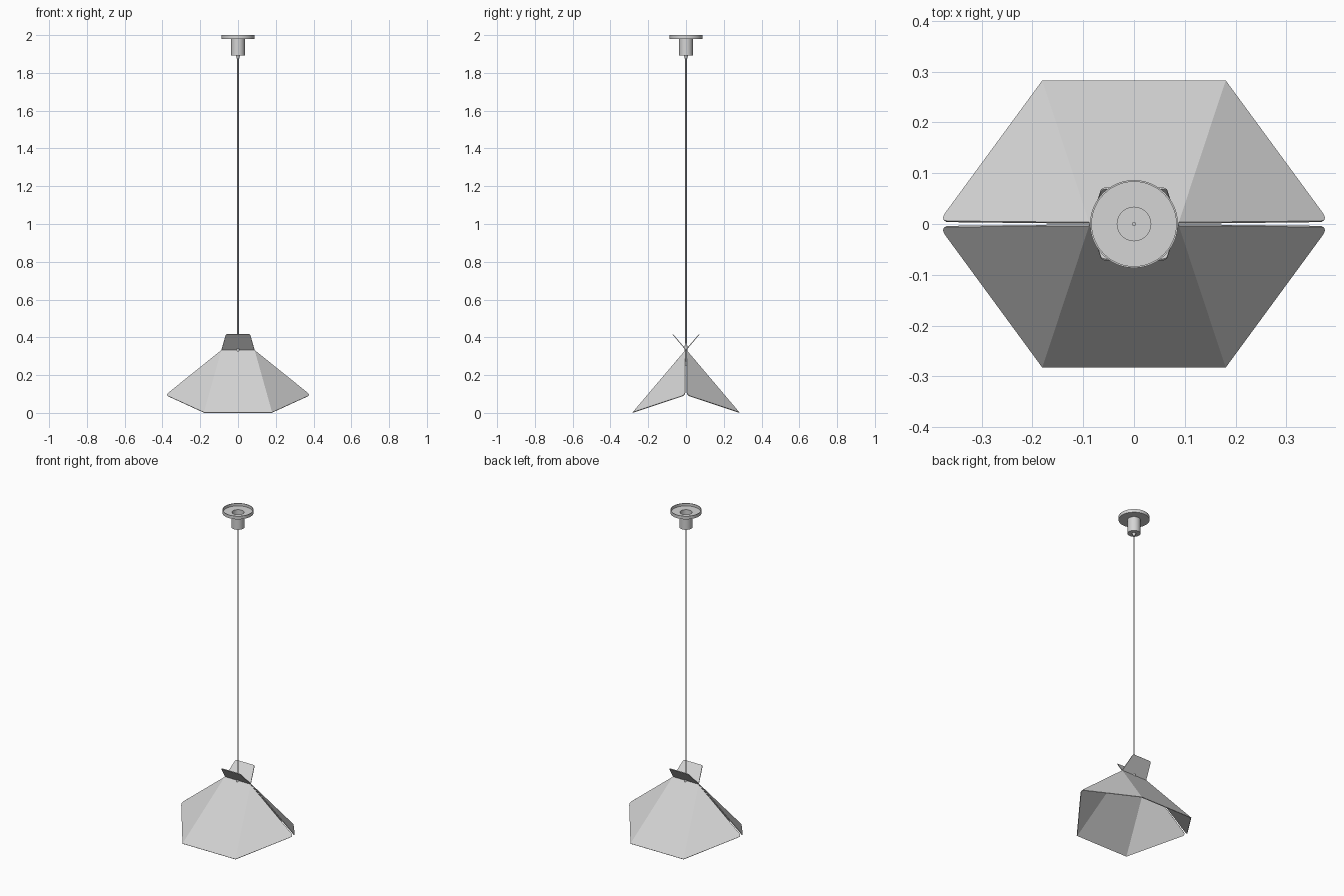
import bpy, bmesh, math
from mathutils import Vector

cube = bpy.data.objects.get("Cube")
if cube:
    bpy.data.objects.remove(cube)

grey = bpy.data.materials.new("light_grey")
grey.use_nodes = True
colour = (0.66, 0.66, 0.66, 1)
grey.diffuse_color = colour
grey.node_tree.nodes["Principled BSDF"].inputs["Base Color"].default_value = colour


def add_object(name, bm):
    mesh = bpy.data.meshes.new(name)
    bm.to_mesh(mesh)
    bm.free()
    mesh.materials.append(grey)
    obj = bpy.data.objects.new(name, mesh)
    bpy.context.collection.objects.link(obj)
    return obj


def rounded(corner, before, after, size, steps=5):
    """Points that round a corner between its two neighbours."""
    a = corner + (before - corner).normalized() * size
    b = corner + (after - corner).normalized() * size
    return [a * (1 - t) ** 2 + corner * 2 * t * (1 - t) + b * t ** 2
            for t in (i / steps for i in range(steps + 1))]


def lathe(name, profile, segments=48):
    """Turn a (radius, height) profile around the z axis."""
    bm = bmesh.new()
    verts = [bm.verts.new((r, 0, z)) for r, z in profile]
    edges = [bm.edges.new(pair) for pair in zip(verts, verts[1:])]
    bmesh.ops.spin(bm, geom=verts + edges, axis=(0, 0, 1), cent=(0, 0, 0),
                   angle=math.tau, steps=segments, use_duplicate=False)
    bmesh.ops.remove_doubles(bm, verts=bm.verts, dist=0.0001)
    bmesh.ops.recalc_face_normals(bm, faces=bm.faces)
    obj = add_object(name, bm)
    bpy.ops.object.select_all(action="DESELECT")
    obj.select_set(True)
    bpy.context.view_layer.objects.active = obj
    bpy.ops.object.shade_smooth_by_angle(angle=math.radians(35))
    return obj


def flip_x(p):
    return Vector((-p.x, p.y, p.z))


# Folded shade sheet: sloping middle panel with a tab, and two side flaps
def shade_sheet(name, turn):
    neck = Vector((0.088, -0.002, 0.331))
    hem = Vector((0.18, -0.281, 0.002))
    tip = Vector((0.382, -0.005, 0.094))
    slope = (neck - hem) / (neck.z - hem.z)
    tab = Vector((0.064, neck.y + slope.y * 0.085, neck.z + 0.085))

    tab_side = rounded(tab, neck, flip_x(tab), 0.009)
    half = [hem, neck] + tab_side
    middle = half + [flip_x(p) for p in reversed(half)]
    flap = [neck, hem] + rounded(tip, hem, neck, 0.022)

    bm = bmesh.new()
    for outline in (middle, flap, [flip_x(p) for p in reversed(flap)]):
        bm.faces.new([bm.verts.new(p) for p in outline])
    bmesh.ops.remove_doubles(bm, verts=bm.verts, dist=0.0001)
    bmesh.ops.recalc_face_normals(bm, faces=bm.faces)
    obj = add_object(name, bm)
    obj.rotation_euler.z = turn
    thickness = obj.modifiers.new("thickness", "SOLIDIFY")
    thickness.thickness = 0.004
    thickness.offset = 0


shade_sheet("front_shade_sheet", 0)
shade_sheet("back_shade_sheet", math.pi)

# Ceiling canopy: open dish with a hollow cup and a cord grip below
lathe("ceiling_canopy", [
    (0, 1.897), (0.033, 1.897), (0.033, 1.984), (0.083, 1.984), (0.083, 2.0),
    (0.0865, 2.0), (0.0865, 1.98), (0.036, 1.98), (0.036, 1.892), (0, 1.892)])
lathe("cord_grip", [(0, 1.892), (0.011, 1.892), (0.006, 1.875), (0, 1.875)], 24)

# Hanging cord
lathe("cord", [(0, 1.9), (0.004, 1.9), (0.004, 0.32), (0, 0.32)], 12)

# Lamp holder, open underneath, with a tapered cord grip on top
lathe("lamp_holder", [
    (0, 0.37), (0.005, 0.37), (0.009, 0.335), (0.009, 0.31), (0.022, 0.295),
    (0.028, 0.285), (0.028, 0.25), (0.023, 0.25), (0.023, 0.28), (0, 0.28)], 32)
